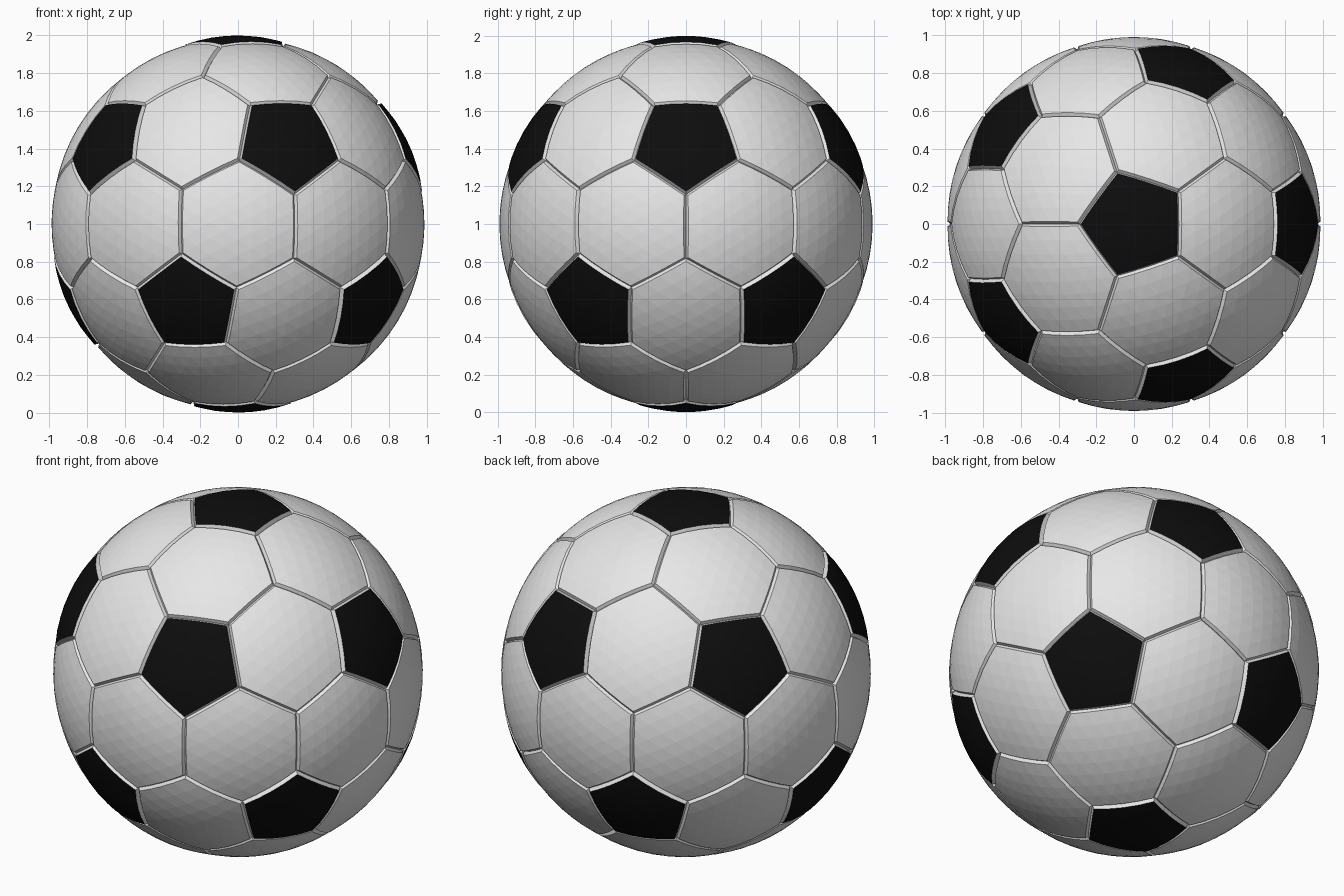
import bpy, bmesh, math
from mathutils import Vector
from itertools import combinations

if "Cube" in bpy.data.objects:
    bpy.data.objects.remove(bpy.data.objects["Cube"])

CENTRE = Vector((0, 0, 1))
CORNER = math.radians(17.3)   # angle from dark panel centre to its corners
HALF_SEAM = 0.012
SEAM_R = 0.972                # radius at the bottom of the seams
CUTS = 4


def material(name, rgb):
    m = bpy.data.materials.new(name)
    m.diffuse_color = (*rgb, 1)
    m.use_nodes = True
    m.node_tree.nodes["Principled BSDF"].inputs["Base Color"].default_value = m.diffuse_color
    return m


white = material("white_leather", (0.8, 0.8, 0.8))
black = material("black_leather", (0.004, 0.004, 0.004))

# Twelve dark panel centres: two poles and two staggered rings
poles = [Vector((0, 0, 1)), Vector((0, 0, -1))]
for k in range(5):
    for z, turn in ((1, 0), (-1, 36)):
        a = math.radians(72 * k + turn)
        poles.append(Vector((2 * math.cos(a), 2 * math.sin(a), z)).normalized())


def near(a, b):
    return a.dot(b) > 0.4


# Points where three white panels meet
meets = [(a + b + c).normalized() for a, b, c in combinations(poles, 3)
         if near(a, b) and near(b, c) and near(a, c)]


def corner(p, d):
    side = (d - p * p.dot(d)).normalized()
    return p * math.cos(CORNER) + side * math.sin(CORNER)


def ordered(points, c):
    u = c.orthogonal().normalized()
    v = c.cross(u)
    return sorted(points, key=lambda q: math.atan2(q.dot(v), q.dot(u)))


def add_panel(bm, seams, points, c, edge_r, mid_r):
    """Domed panel on bm, with sloping seam walls on seams."""
    pts = ordered(points, c)
    n = len(pts)
    norms = [pts[i].cross(pts[(i + 1) % n]).normalized() for i in range(n)]
    inner = []
    for i in range(n):
        a, b = norms[i - 1], norms[i]
        inner.append((pts[i] + (a + b) * (HALF_SEAM / (1 + a.dot(b)))).normalized())
    reach = max(c.angle(q) for q in inner)

    def place(q):
        q = q.normalized()
        t = min(1, c.angle(q) / reach)
        return CENTRE + q * (mid_r + (edge_r - mid_r) * t * t)

    for i in range(n):
        a, b = inner[i], inner[(i + 1) % n]
        rows = []
        for r in range(CUTS + 1):
            s, e = c.lerp(a, r / CUTS), c.lerp(b, r / CUTS)
            rows.append([bm.verts.new(place(s.lerp(e, k / r if r else 0)))
                         for k in range(r + 1)])
        for r in range(CUTS):
            for k in range(r + 1):
                bm.faces.new((rows[r][k], rows[r + 1][k], rows[r + 1][k + 1]))
                if k < r:
                    bm.faces.new((rows[r][k], rows[r + 1][k + 1], rows[r][k + 1]))
        # Seam wall along this side
        p, q = pts[i], pts[(i + 1) % n]
        top = [seams.verts.new(v.co) for v in rows[-1]]
        low = [seams.verts.new(CENTRE + p.lerp(q, k / CUTS).normalized() * SEAM_R)
               for k in range(CUTS + 1)]
        for k in range(CUTS):
            seams.faces.new((top[k], low[k], low[k + 1], top[k + 1]))


def finish(bm, name, mat):
    bmesh.ops.remove_doubles(bm, verts=bm.verts, dist=0.0005)
    me = bpy.data.meshes.new(name)
    bm.to_mesh(me)
    bm.free()
    me.materials.append(mat)
    bpy.context.collection.objects.link(bpy.data.objects.new(name, me))


dark, light, seams = bmesh.new(), bmesh.new(), bmesh.new()

# Five-sided dark panels
for p in poles:
    ring = [d for d in meets if p.dot(d) > 0.7]
    add_panel(dark, seams, [corner(p, d) for d in ring], p, 0.992, 1.0)

# Six-sided white panels between each neighbouring pair
for p, q in combinations(poles, 2):
    if near(p, q):
        ends = [d for d in meets if p.dot(d) > 0.7 and q.dot(d) > 0.7]
        pts = ends + [corner(o, d) for o in (p, q) for d in ends]
        add_panel(light, seams, pts, (p + q).normalized(), 0.988, 0.992)

finish(dark, "dark_panels", black)
finish(light, "white_panels", white)
finish(seams, "panel_seams", white)
